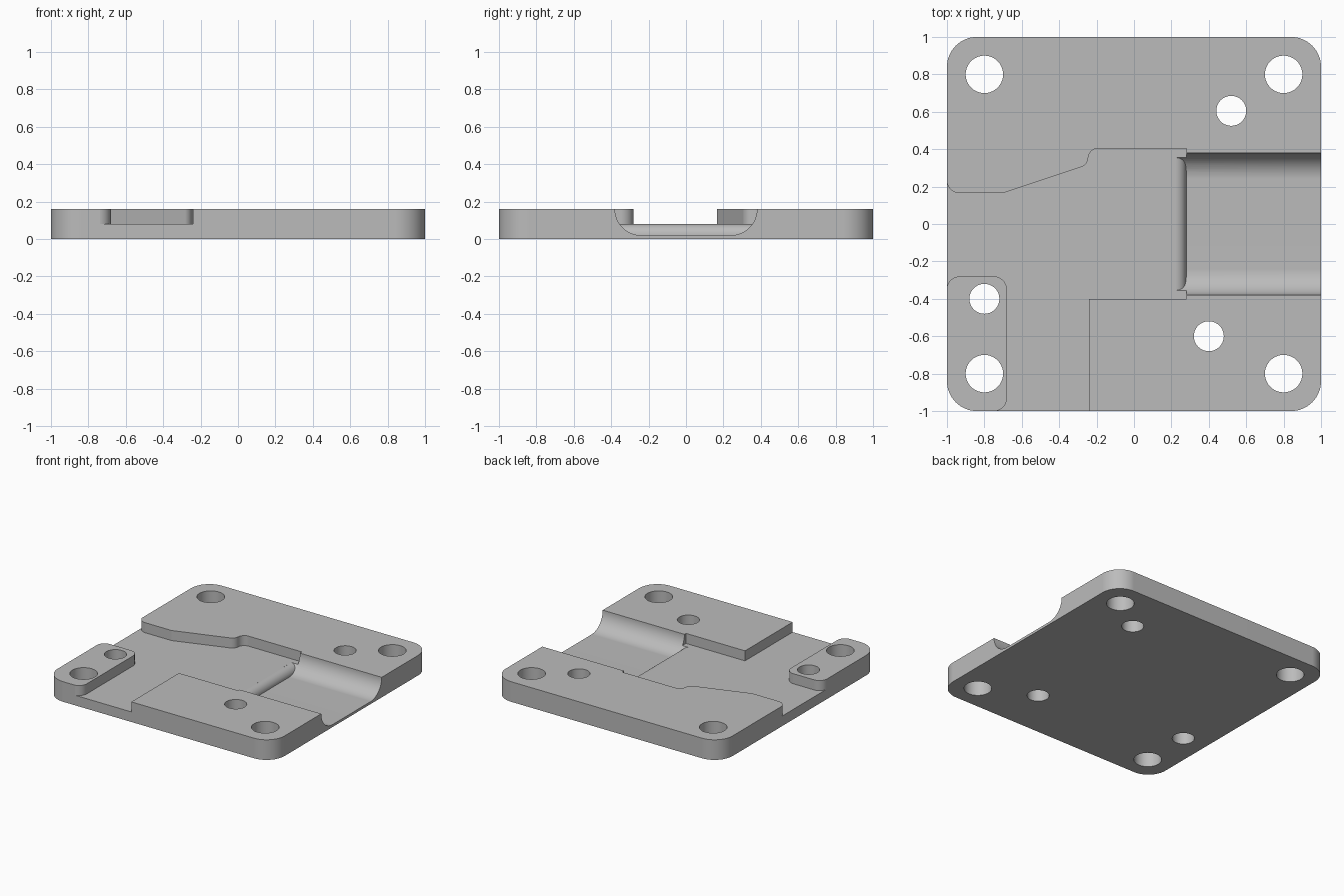
import bpy, bmesh, math
from mathutils import Vector

cube = bpy.data.objects.get("Cube")
if cube:
    bpy.data.objects.remove(cube, do_unlink=True)

THICK, FLOOR, BED = 0.16, 0.08, 0.02

grey = bpy.data.materials.new("plain grey")
grey.use_nodes = True
grey.diffuse_color = (0.5, 0.5, 0.5, 1)
grey.node_tree.nodes["Principled BSDF"].inputs["Base Color"].default_value = (0.5, 0.5, 0.5, 1)


def arc(cx, cy, r, a0, a1, n=16):
    angles = [math.radians(a0 + (a1 - a0) * i / n) for i in range(n + 1)]
    return [(cx + r * math.cos(a), cy + r * math.sin(a)) for a in angles]


def rounded(corners, n=16):
    """Outline from (x, y, radius) corners."""
    out = []
    for i, (x, y, r) in enumerate(corners):
        p = Vector((x, y))
        if r == 0:
            out.append((x, y))
            continue
        u = (Vector(corners[i - 1][:2]) - p).normalized()
        v = (Vector(corners[(i + 1) % len(corners)][:2]) - p).normalized()
        half = u.angle(v) / 2
        centre = p + (u + v).normalized() * r / math.sin(half)
        a = p + u * r / math.tan(half) - centre
        b = p + v * r / math.tan(half) - centre
        start = math.atan2(a.y, a.x)
        turn = math.atan2(a.x * b.y - a.y * b.x, a.dot(b))
        out += [(centre.x + r * math.cos(start + turn * k / n),
                 centre.y + r * math.sin(start + turn * k / n)) for k in range(n + 1)]
    return out


def prism(name, outline, lo, hi, axis="z"):
    place = {"z": lambda a, b, h: (a, b, h),
             "x": lambda a, b, h: (h, a, b),
             "y": lambda a, b, h: (a, h, b)}[axis]
    bm = bmesh.new()
    low = [bm.verts.new(place(a, b, lo)) for a, b in outline]
    high = [bm.verts.new(place(a, b, hi)) for a, b in outline]
    bm.faces.new(low)
    bm.faces.new(high)
    for i in range(len(low)):
        bm.faces.new((low[i - 1], low[i], high[i], high[i - 1]))
    bmesh.ops.recalc_face_normals(bm, faces=bm.faces)
    mesh = bpy.data.meshes.new(name)
    bm.to_mesh(mesh)
    bm.free()
    mesh.materials.append(grey)
    obj = bpy.data.objects.new(name, mesh)
    bpy.context.collection.objects.link(obj)
    return obj


def activate(obj):
    bpy.ops.object.select_all(action="DESELECT")
    obj.select_set(True)
    bpy.context.view_layer.objects.active = obj


def cut(target, cutter):
    mod = target.modifiers.new("cut", "BOOLEAN")
    mod.operation, mod.solver, mod.object = "DIFFERENCE", "EXACT", cutter
    activate(target)
    bpy.ops.object.modifier_apply(modifier=mod.name)
    bpy.data.objects.remove(cutter, do_unlink=True)


# Plate with rounded corners
R = 0.16
plate = prism("base_plate", rounded([(-1, -1, R), (1, -1, R), (1, 1, R), (-1, 1, R)]), 0, THICK)

# Shallow recess between the raised lands and the corner pad
E = 1.001
recess = rounded([
    (-1.1, 0.35, 0), (-E, 0.35, 0), (-E, 0.165, 0.07), (-0.7, 0.165, 0.05),
    (-0.25, 0.315, 0.055), (-0.238, 0.405, 0.055), (0.28, 0.405, 0),
    (0.28, -0.4, 0), (-0.24, -0.4, 0), (-0.24, -1.1, 0), (-0.8, -1.1, 0),
    (-0.8, -E, 0), (-0.68, -E, 0.07), (-0.68, -0.28, 0.07),
    (-E, -0.28, 0.07), (-E, -0.5, 0), (-1.1, -0.5, 0)])
cut(plate, prism("recess_cutter", recess, FLOOR, 0.4))

# Deep trough with curved sides and a rounded lip at its inner end
side = THICK - BED
trough = prism("trough_cutter",
               [(-0.38, 0.4)] + arc(-0.24, THICK, side, 180, 270)
               + arc(0.24, THICK, side, 270, 360) + [(0.38, 0.4)], 0.222, 1.1, "x")
lip = [(0.1, -0.1), (0.28, -0.1)] + arc(0.22, BED, FLOOR - BED, 0, 90) + [(0.1, FLOOR)]
cut(trough, prism("lip_cutter", lip, -0.6, 0.6, "y"))
cut(plate, trough)

# Through holes
holes = [(x, y, 0.1) for x in (-0.8, 0.8) for y in (-0.8, 0.8)]
holes += [(0.52, 0.605, 0.08), (0.4, -0.6, 0.08), (-0.8, -0.4, 0.08)]
for x, y, r in holes:
    cut(plate, prism("hole_cutter", arc(x, y, r, 0, 360, 64)[:-1], -0.1, 0.4))

# Smooth curves, crisp edges
activate(plate)
bpy.ops.object.shade_smooth_by_angle(angle=math.radians(30))
weighted = plate.modifiers.new("even_shading", "WEIGHTED_NORMAL")
weighted.keep_sharp = True
